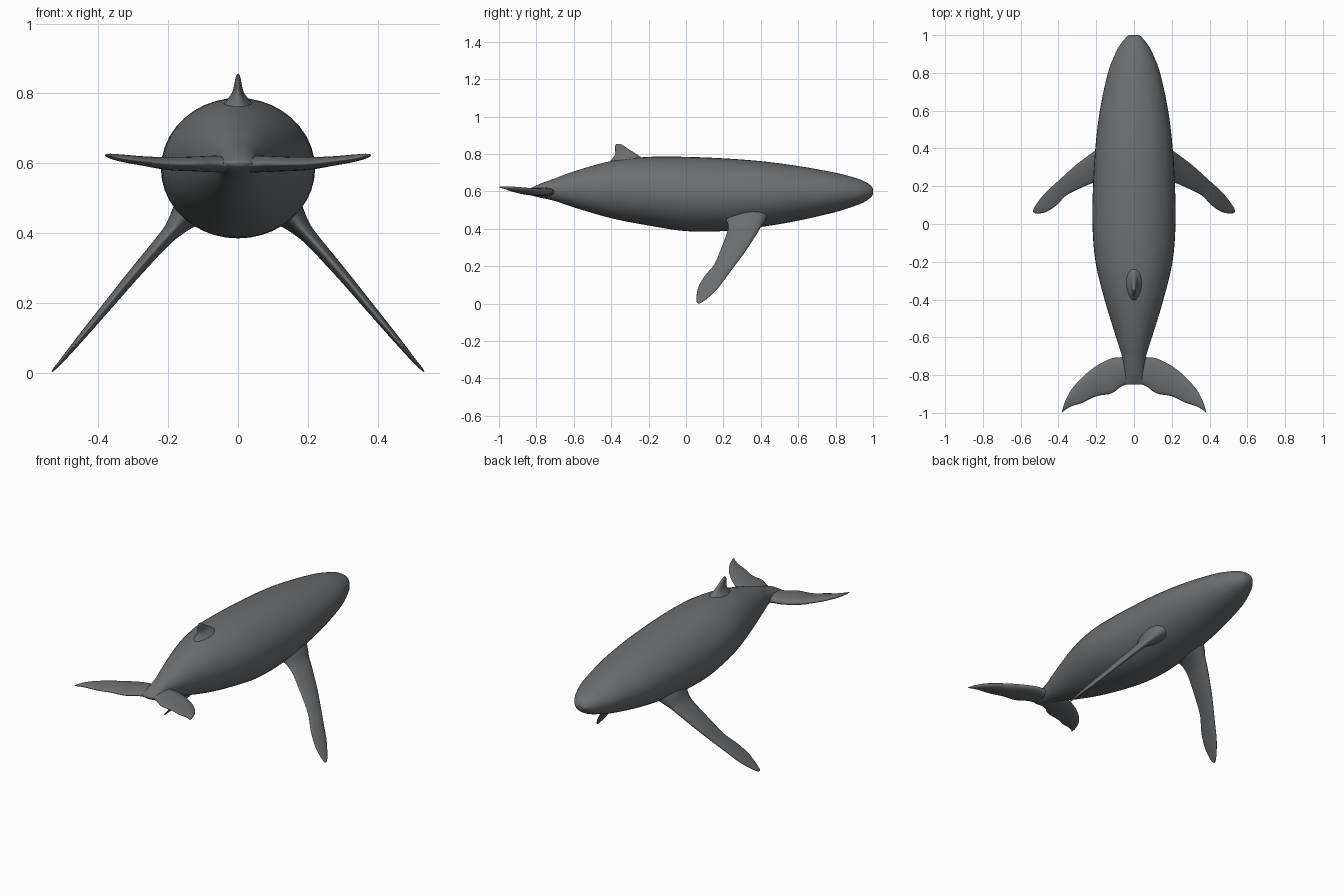
import bpy, bmesh, math

if "Cube" in bpy.data.objects:
    bpy.data.objects.remove(bpy.data.objects["Cube"])

skin = bpy.data.materials.new("slate_grey_skin")
skin.diffuse_color = (0.15, 0.158, 0.165, 1)
skin.use_nodes = True
skin.node_tree.nodes["Principled BSDF"].inputs["Base Color"].default_value = skin.diffuse_color


def resample(rows, steps):
    """Smooth spline through rows of station values."""
    out = []
    for i in range(len(rows) - 1):
        a, b = rows[max(i - 1, 0)], rows[i]
        c, d = rows[i + 1], rows[min(i + 2, len(rows) - 1)]
        for k in range(steps):
            t = k / steps
            out.append([0.5 * (2 * q + (r - p) * t + (2 * p - 5 * q + 4 * r - s) * t * t
                               + (3 * q - p - 3 * r + s) * t ** 3)
                        for p, q, r, s in zip(a, b, c, d)])
    out.append(list(rows[-1]))
    return out


def loft(name, rings, mirror=False):
    """Skin closed rings into a capped smooth solid."""
    bm = bmesh.new()
    loops = [[bm.verts.new(p) for p in ring] for ring in rings]
    n = len(loops[0])
    for lo, hi in zip(loops, loops[1:]):
        for j in range(n):
            bm.faces.new((lo[j], lo[(j + 1) % n], hi[(j + 1) % n], hi[j]))
    bm.faces.new(loops[0][::-1])
    bm.faces.new(loops[-1])
    bmesh.ops.recalc_face_normals(bm, faces=bm.faces)
    for f in bm.faces:
        f.smooth = True
    mesh = bpy.data.meshes.new(name)
    bm.to_mesh(mesh)
    bm.free()
    mesh.materials.append(skin)
    ob = bpy.data.objects.new(name, mesh)
    bpy.context.collection.objects.link(ob)
    if mirror:
        ob.modifiers.new("mirror", 'MIRROR').use_mirror_merge = False
    return ob


def blade(name, rows, normal, mirror=False, sides=20):
    """Fin from stations: x, z, leading y, trailing y, thickness."""
    rings = []
    for x, z, lead, trail, thick in resample(rows, 5):
        ring = []
        for j in range(sides):
            a = 2 * math.pi * j / sides
            off = thick / 2 * math.sin(a) * (1 + 0.25 * math.cos(a))
            ring.append((x + normal[0] * off,
                         (lead + trail) / 2 + (lead - trail) / 2 * math.cos(a),
                         z + normal[1] * off))
        rings.append(ring)
    return loft(name, rings, mirror)


# Body stations: y, bottom z, top z, half width
body = [
    (1.0, .588, .612, .028), (.988, .568, .632, .042), (.95, .542, .656, .073),
    (.9, .522, .674, .100), (.8, .49, .70, .138), (.6, .444, .736, .181),
    (.4, .41, .762, .205), (.2, .388, .777, .217), (0, .388, .785, .220),
    (-.2, .418, .785, .204), (-.4, .457, .763, .156), (-.6, .515, .707, .095),
    (-.7, .549, .670, .064), (-.78, .567, .641, .053), (-.83, .580, .618, .048),
    (-.85, .594, .606, .042),
]
rings = []
for y, lo, hi, w in resample(body, 4):
    rings.append([(w * math.cos(2 * math.pi * j / 40), y,
                   (lo + hi) / 2 + (hi - lo) / 2 * math.sin(2 * math.pi * j / 40))
                  for j in range(40)])
loft("body", rings)

# Long pectoral flippers with flared roots, reaching down and back
blade("flippers", [
    (.11, .49, .45, .18, .13), (.155, .445, .425, .215, .08), (.185, .41, .40, .225, .052),
    (.22, .372, .378, .217, .04), (.30, .28, .318, .182, .032), (.36, .208, .265, .15, .027),
    (.41, .148, .22, .10, .023), (.46, .088, .175, .066, .018), (.50, .04, .128, .056, .012),
    (.525, .012, .092, .057, .007), (.533, .003, .075, .062, .003),
], (.77, .64), mirror=True)

# Horizontal tail flukes with swept tips
blade("tail_flukes", [
    (0, .598, -.68, -.85, .045), (.04, .597, -.695, -.85, .046), (.07, .598, -.706, -.862, .046),
    (.12, .598, -.712, -.897, .042), (.20, .599, -.752, -.912, .036),
    (.27, .606, -.808, -.945, .027), (.33, .614, -.875, -.965, .021),
    (.365, .62, -.94, -.985, .014), (.381, .623, -.992, -1.0, .004),
], (0, 1), mirror=True)

# Small hooked dorsal fin with a flared base
blade("dorsal_fin", [
    (0, .74, -.19, -.42, .14), (0, .775, -.23, -.395, .075), (0, .80, -.265, -.379, .036),
    (0, .825, -.305, -.379, .021), (0, .845, -.335, -.378, .014), (0, .855, -.352, -.372, .006),
], (1, 0))
